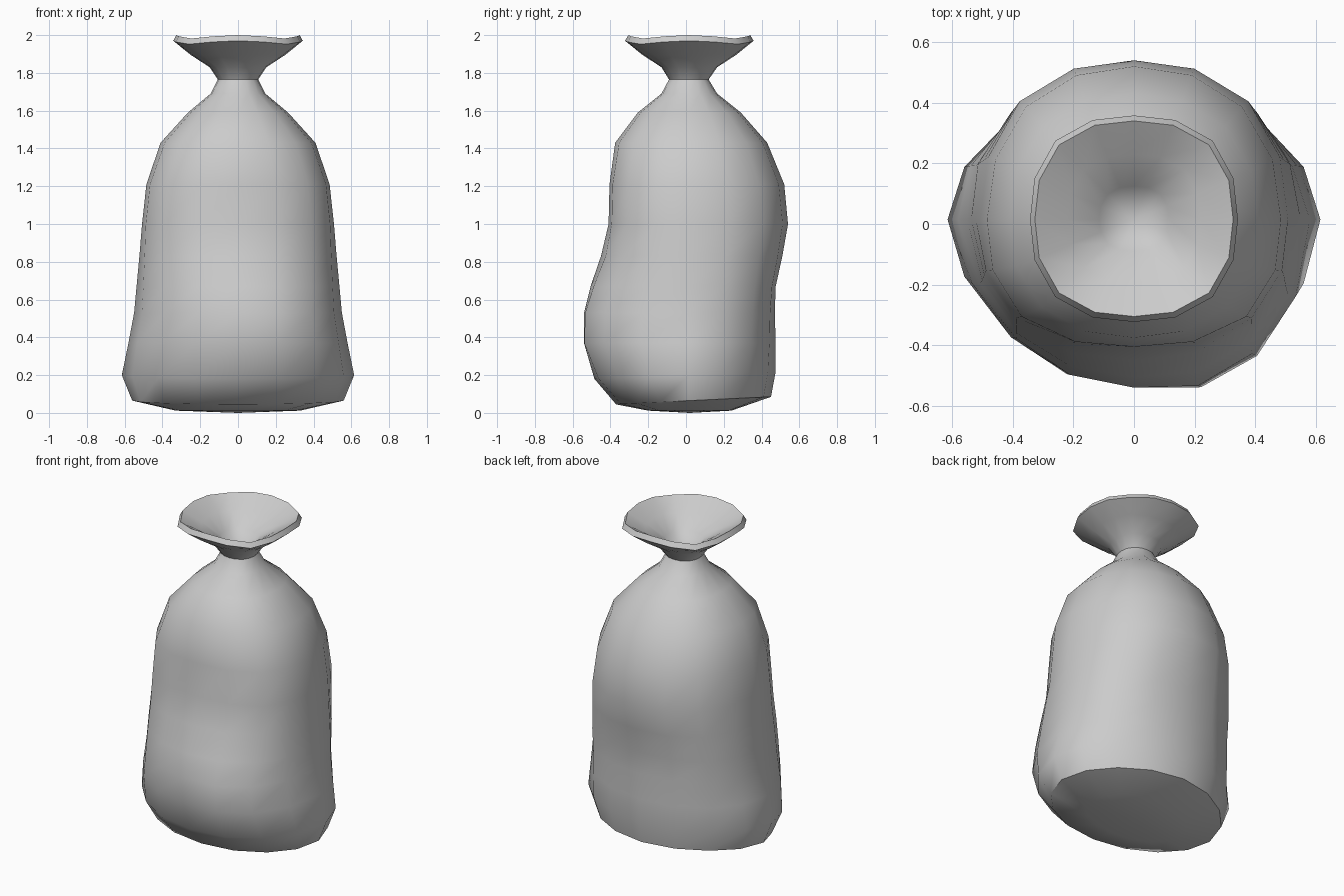
import bpy, bmesh, math

N = 16
YC = 0.015   # axis of the sack
# ring profile: z, half width, front y, back y, front squareness, back squareness
BODY = [
    (0.012, 0.33, -0.20, 0.24, 0.02, 0.02), (0.065, 0.56, -0.37, 0.45, -0.01, -0.03),
    (0.20, 0.615, -0.485, 0.475, -0.03, -0.03), (0.37, 0.58, -0.54, 0.475, -0.01, 0.01),
    (0.53, 0.55, -0.54, 0.47, 0.0, 0.05), (0.67, 0.537, -0.505, 0.475, 0.02, 0.075),
    (0.83, 0.522, -0.45, 0.51, 0.05, 0.06), (1.0, 0.508, -0.41, 0.54, 0.08, 0.05),
    (1.21, 0.485, -0.405, 0.52, 0.08, 0.04), (1.43, 0.41, -0.375, 0.43, 0.05, 0.04),
    (1.59, 0.265, -0.255, 0.29, 0.04, 0.04), (1.69, 0.145, -0.13, 0.165, 0.04, 0.04),
    (1.765, 0.107, -0.09, 0.12, 0.04, 0.04)]
COLLAR = [
    (1.83, 0.15, -0.13, 0.165), (1.895, 0.25, -0.23, 0.265),
    (1.97, 0.343, -0.323, 0.358), (2.0, 0.327, -0.305, 0.34),
    (1.935, 0.22, -0.195, 0.23), (1.86, 0.115, -0.09, 0.125)]

bm = bmesh.new()


def ring(z, w, yf, yb, kf=0.07, kb=0.07):
    verts = []
    for i in range(N):
        a = 2 * math.pi * i / N
        c, s = math.cos(a), math.sin(a)
        diag = math.sin(2 * a) ** 2
        k = 1 + (kf if s < 0 else kb) * diag           # squarish section
        x = w * c * k
        y = YC + s * k * (yb - YC if s > 0 else YC - yf)
        zz = z
        if z > 1.9:
            zz -= 0.018 * diag * abs(math.sin(2 * a))  # wavy rim
        # lower right front sag
        if c > 0 and s < 0:
            y += 0.07 * math.sin(2 * a) * max(0, 1 - abs(z - 0.42) / 0.4)
        if 0.03 < z < 0.3:
            zz += 0.02 * s
        verts.append(bm.verts.new((x, y, zz)))
    return verts


rings = [ring(*r) for r in BODY + COLLAR]
for a, b in zip(rings, rings[1:]):
    for i in range(N):
        j = (i + 1) % N
        bm.faces.new((a[i], a[j], b[j], b[i]))

# underside and pinched centre of the collar
bottom = bm.verts.new((0, 0.02, 0))
tip = bm.verts.new((0, 0.015, 1.73))
for i in range(N):
    j = (i + 1) % N
    bm.faces.new((bottom, rings[0][j], rings[0][i]))
    bm.faces.new((tip, rings[-1][i], rings[-1][j]))
bmesh.ops.recalc_face_normals(bm, faces=bm.faces)

mesh = bpy.data.meshes.new("tied_sack")
bm.to_mesh(mesh)
bm.free()
sack = bpy.data.objects.new("tied_sack", mesh)
bpy.context.collection.objects.link(sack)
bpy.context.view_layer.objects.active = sack
sack.select_set(True)
bpy.ops.object.shade_smooth_by_angle(angle=math.radians(50))
